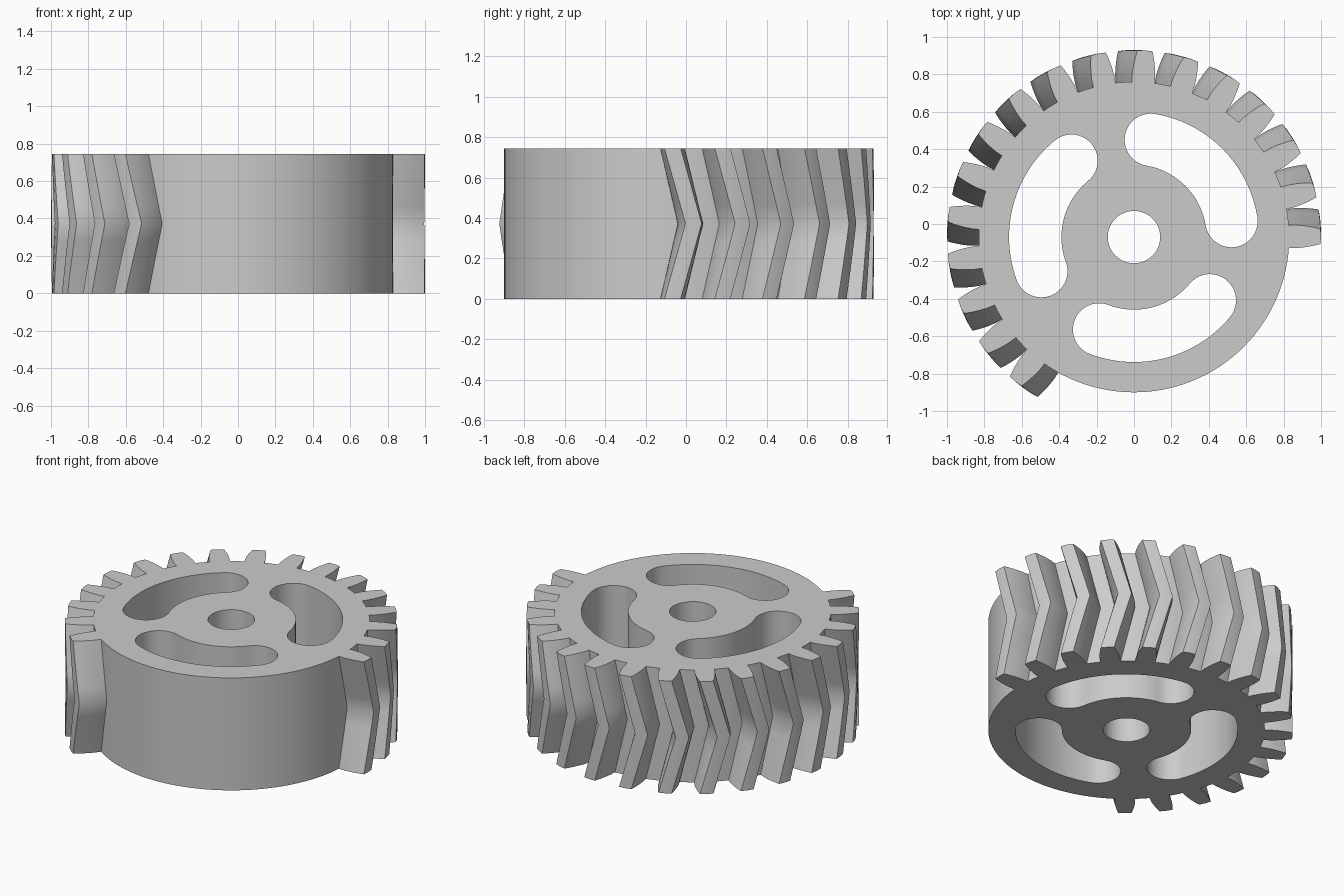
import bpy, bmesh
from math import radians, sin, cos, pi
from mathutils import Matrix, Vector

if "Cube" in bpy.data.objects:
    bpy.data.objects.remove(bpy.data.objects["Cube"], do_unlink=True)

HEIGHT = 0.745
CENTRE = Vector((0, -0.07, 0))
ROOT, BORE = 0.83, 0.14
PITCH = radians(360 / 25)
TOOTH_COUNT = 17
FIRST_ANGLE = radians(0.2)
TWIST = radians(6)
LAYERS = 8
# flank profile: radius, half width in degrees
FLANK = [(0.824, 4.2), (0.87, 4.05), (0.91, 3.65), (0.94, 3.25), (0.97, 2.8), (0.998, 2.3)]

grey = bpy.data.materials.new("grey")
grey.use_nodes = True
grey.diffuse_color = (0.6, 0.6, 0.6, 1)
grey.node_tree.nodes["Principled BSDF"].inputs["Base Color"].default_value = (0.6, 0.6, 0.6, 1)


def polar(r, a, z=0):
    return Vector((r * cos(a), r * sin(a), z))


def arc(r, start, end, steps, centre=Vector()):
    return [centre + polar(r, start + (end - start) * i / steps) for i in range(steps + 1)]


def finish(name, bm):
    """Turn a bmesh into a smooth shaded object with crisp edges."""
    bmesh.ops.recalc_face_normals(bm, faces=bm.faces)
    mesh = bpy.data.meshes.new(name)
    bm.to_mesh(mesh)
    bm.free()
    mesh.materials.clear()
    mesh.materials.append(grey)
    for p in mesh.polygons:
        p.use_smooth = True
        p.material_index = 0
    mesh.set_sharp_from_angle(angle=radians(36))
    obj = bpy.data.objects.new(name, mesh)
    obj.location = CENTRE
    bpy.context.collection.objects.link(obj)
    return obj


# Gear body: disc outline with a bore and three curved slots
def slot(turn, mid=0.528, half=0.14):
    a, b = radians(9.3) + turn, radians(80.2) + turn
    pts = arc(mid + half, a, b, 24)
    pts += arc(half, b, b + pi, 20, polar(mid, b))[1:]
    pts += arc(mid - half, b, a, 24)[1:]
    pts += arc(half, a + pi, a + 2 * pi, 20, polar(mid, a))[1:-1]
    return pts


outlines = [arc(ROOT, 0, 2 * pi, 120)[:-1], arc(BORE, 0, 2 * pi, 48)[:-1]]
outlines += [slot(i * 2 * pi / 3) for i in range(3)]

curve = bpy.data.curves.new("body_outline", "CURVE")
curve.dimensions = "2D"
curve.fill_mode = "BOTH"
curve.extrude = HEIGHT / 2
for pts in outlines:
    spline = curve.splines.new("POLY")
    spline.points.add(len(pts) - 1)
    for point, co in zip(spline.points, pts):
        point.co = (*co, 1)
    spline.use_cyclic_u = True

helper = bpy.data.objects.new("body_outline", curve)
bpy.context.collection.objects.link(helper)
depsgraph = bpy.context.evaluated_depsgraph_get()
filled = bpy.data.meshes.new_from_object(helper.evaluated_get(depsgraph))
bpy.data.objects.remove(helper)
bm = bmesh.new()
bm.from_mesh(filled)
bpy.data.meshes.remove(filled)
bmesh.ops.remove_doubles(bm, verts=bm.verts, dist=0.0001)
bmesh.ops.translate(bm, verts=bm.verts, vec=(0, 0, HEIGHT / 2))
finish("gear_body", bm)

# Herringbone teeth: the section turns towards mid height and back again
section = [polar(r, -radians(w)) for r, w in FLANK]
section += [polar(FLANK[-1][0] + 0.002, 0)]
section += [polar(r, radians(w)) for r, w in reversed(FLANK)]

bm = bmesh.new()
for t in range(TOOTH_COUNT):
    rings = []
    for k in range(LAYERS + 1):
        f = k / LAYERS
        turn = FIRST_ANGLE + t * PITCH + TWIST * (1 - abs(2 * f - 1))
        rot = Matrix.Rotation(turn, 3, "Z")
        rings.append([bm.verts.new(rot @ p + Vector((0, 0, f * HEIGHT))) for p in section])
    n = len(section)
    for low, high in zip(rings, rings[1:]):
        for i in range(n):
            j = (i + 1) % n
            bm.faces.new((low[i], low[j], high[j], high[i]))
    bm.faces.new(rings[0][::-1])
    bm.faces.new(rings[-1])
finish("herringbone_teeth", bm)
